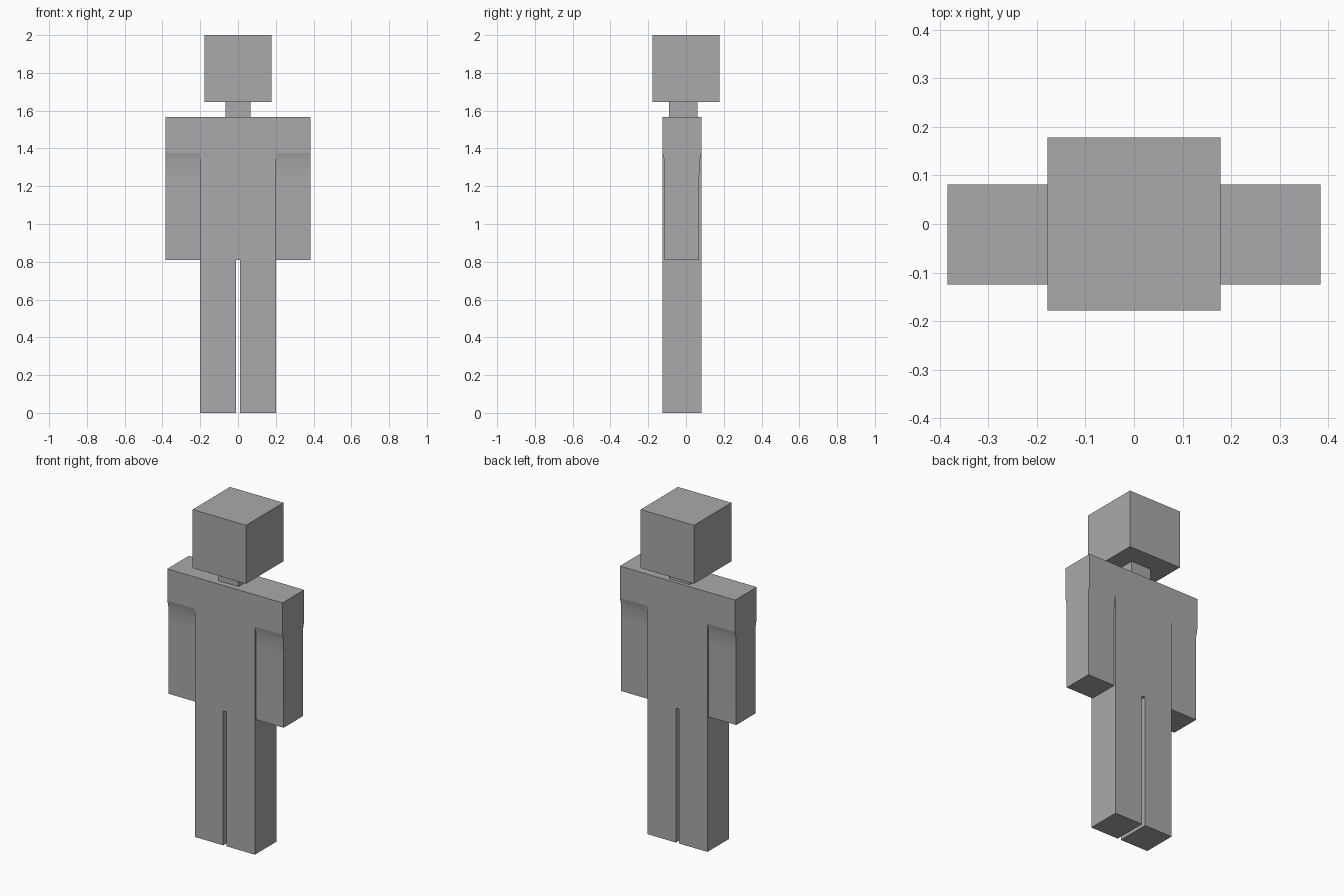
import bpy, bmesh
from mathutils import Vector

cube = bpy.data.objects.get("Cube")
if cube:
    bpy.data.objects.remove(cube, do_unlink=True)

# Single grey material
grey = bpy.data.materials.new("plain grey")
grey.use_nodes = True
colour = (0.4, 0.4, 0.42, 1)
grey.diffuse_color = colour
grey.node_tree.nodes["Principled BSDF"].inputs["Base Color"].default_value = colour


def finish(name, bm):
    mesh = bpy.data.meshes.new(name)
    bm.to_mesh(mesh)
    bm.free()
    mesh.materials.append(grey)
    obj = bpy.data.objects.new(name, mesh)
    bpy.context.collection.objects.link(obj)
    return obj


def box(name, low, high):
    low, high = Vector(low), Vector(high)
    bm = bmesh.new()
    bmesh.ops.create_cube(bm, size=1)
    for v in bm.verts:
        v.co = (low + high) / 2 + v.co * (high - low)
    finish(name, bm)


FRONT, BACK = -0.125, 0.081
HIP, SHOULDER, ARMPIT = 0.81, 1.567, 1.375
SIDE, WIDE, GAP = 0.2, 0.384, 0.011

# Torso, shoulders and legs: one half outline, mirrored and extruded in depth
half = [(GAP, HIP), (GAP, 0), (SIDE, 0), (SIDE, ARMPIT),
        (WIDE, ARMPIT), (WIDE, SHOULDER)]
outline = half + [(-x, z) for x, z in reversed(half)]
bm = bmesh.new()
face = bm.faces.new([bm.verts.new((x, FRONT, z)) for x, z in outline])
ext = bmesh.ops.extrude_face_region(bm, geom=[face])["geom"]
bmesh.ops.translate(bm, vec=(0, BACK - FRONT, 0),
                    verts=[g for g in ext if isinstance(g, bmesh.types.BMVert)])
bmesh.ops.recalc_face_normals(bm, faces=bm.faces)

# Arms: shoulder undersides extruded down, narrowing just below the shoulder
undersides = [f for f in bm.faces
              if f.normal.z < -0.9 and abs(f.calc_center_median().z - ARMPIT) < 0.001]
middle = (FRONT + BACK) / 2
for under in undersides:
    for z, depth in ((1.335, 0.186), (1.25, 0.184), (HIP, 0.184)):
        made = bmesh.ops.extrude_discrete_faces(bm, faces=[under])["faces"]
        under = made[0]
        for v in under.verts:
            v.co.z = z
            v.co.y = middle + (depth / 2 if v.co.y > middle else -depth / 2)

# Smooth the arm taper, keeping corners sharp
bm.normal_update()
for f in bm.faces:
    c = f.calc_center_median()
    f.smooth = abs(c.x) > SIDE and c.z < ARMPIT and abs(f.normal.y) > 0.5
for e in bm.edges:
    e.smooth = len(e.link_faces) == 2 and e.calc_face_angle() < 0.5
finish("body", bm)

# Neck and head
box("neck", (-0.067, -0.09, SHOULDER), (0.067, 0.06, 1.647))
box("head", (-0.178, -0.178, 1.647), (0.178, 0.178, 2))
